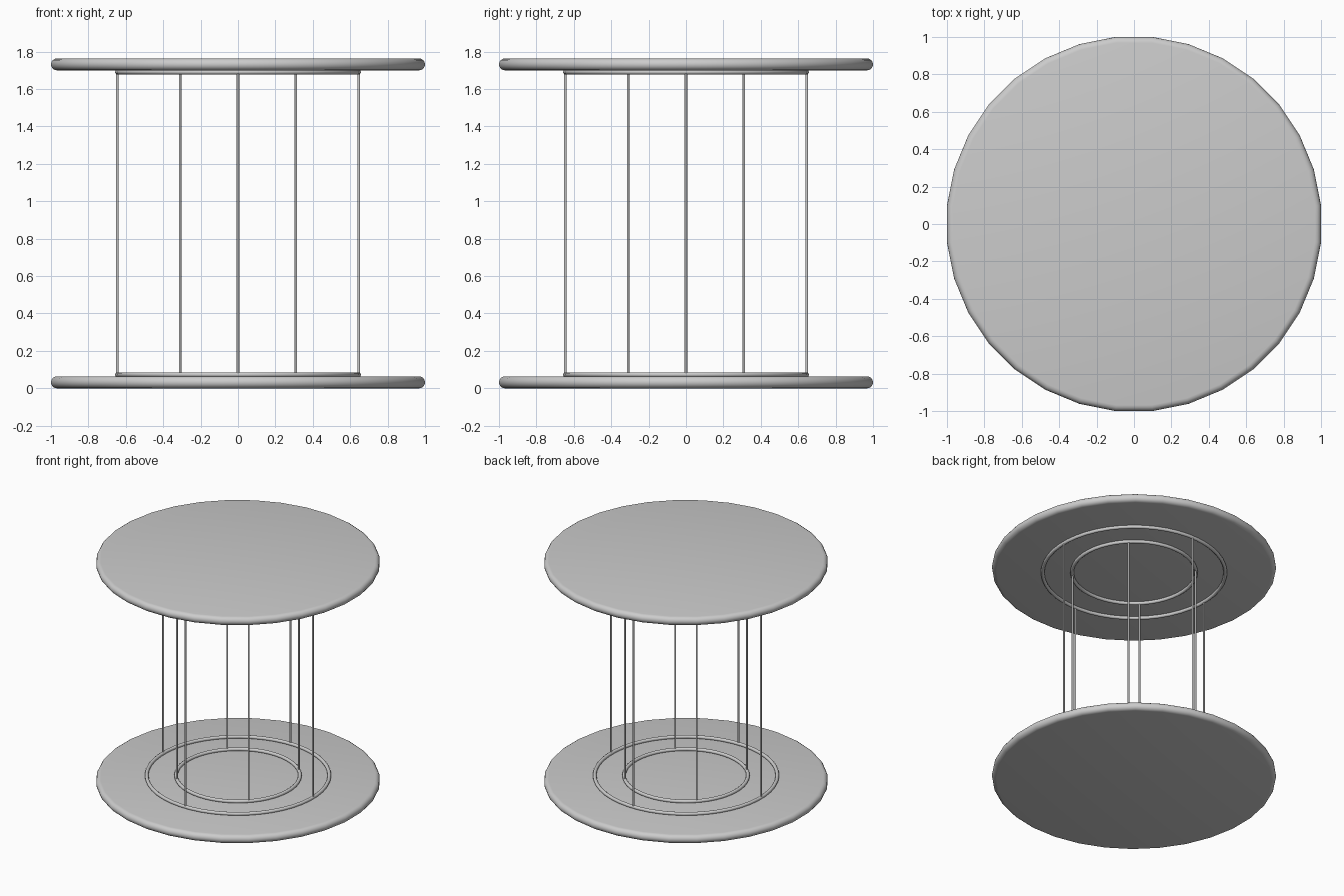
import bpy
import bmesh
from math import pi, cos, sin

cube = bpy.data.objects.get("Cube")
if cube:
    bpy.data.objects.remove(cube, do_unlink=True)

HEIGHT = 1.764
THICK = 0.064
SIDES = 32
OUTER, INNER = 0.646, 0.438
RING_TUBE = 0.013
RING_Z = 0.073

metal = bpy.data.materials.new("light grey")
metal.use_nodes = True
grey = (0.6, 0.6, 0.6, 1)
metal.diffuse_color = grey
metal.node_tree.nodes["Principled BSDF"].inputs["Base Color"].default_value = grey


def lathe(name, profile, z, sides, closed=False):
    """Revolve (radius, height) points; open profiles get flat end caps."""
    bm = bmesh.new()
    loops = []
    for r, h in profile:
        loops.append([bm.verts.new((r * cos(a), r * sin(a), h))
                      for a in (2 * pi * (i + 0.5) / sides for i in range(sides))])
    pairs = list(zip(loops, loops[1:]))
    if closed:
        pairs.append((loops[-1], loops[0]))
    for low, high in pairs:
        for i in range(sides):
            j = (i + 1) % sides
            bm.faces.new((low[i], low[j], high[j], high[i]))
    if not closed:
        bm.faces.new(loops[0][::-1])
        bm.faces.new(loops[-1])
    bmesh.ops.recalc_face_normals(bm, faces=bm.faces)
    for f in bm.faces:
        f.smooth = True
    mesh = bpy.data.meshes.new(name)
    bm.to_mesh(mesh)
    bm.free()
    mesh.materials.append(metal)
    obj = bpy.data.objects.new(name, mesh)
    obj.location.z = z
    bpy.context.collection.objects.link(obj)
    return obj


# Round-edged discs
half = THICK / 2
rim = 1 / cos(pi / SIDES)
edge = [(rim - half + half * cos(a), half * sin(a))
        for a in (-pi / 2 + pi * k / 8 for k in range(9))]
lathe("bottom_disc", edge, half, SIDES)
lathe("top_disc", edge, HEIGHT - half, SIDES)

# Wire rings against the inner face of each disc
for label, radius in (("outer", OUTER), ("inner", INNER)):
    tube = [(radius + RING_TUBE * cos(a), RING_TUBE * sin(a))
            for a in (2 * pi * k / 10 for k in range(10))]
    lathe(f"bottom_{label}_ring", tube, RING_Z, 48, closed=True)
    lathe(f"top_{label}_ring", tube, HEIGHT - RING_Z, 48, closed=True)

# Thin upright rods: outer ones on the axes, inner ones on the diagonals
rod_profile = [(0.007, RING_Z), (0.007, HEIGHT - RING_Z)]
for i in range(8):
    label, radius = ("inner", INNER) if i % 2 else ("outer", OUTER)
    rod = lathe(f"{label}_rod_{i // 2 + 1}", rod_profile, 0, 12)
    rod.location.x = radius * cos(i * pi / 4)
    rod.location.y = radius * sin(i * pi / 4)
    rod.data.polygons[-1].use_smooth = False
    rod.data.polygons[-2].use_smooth = False
